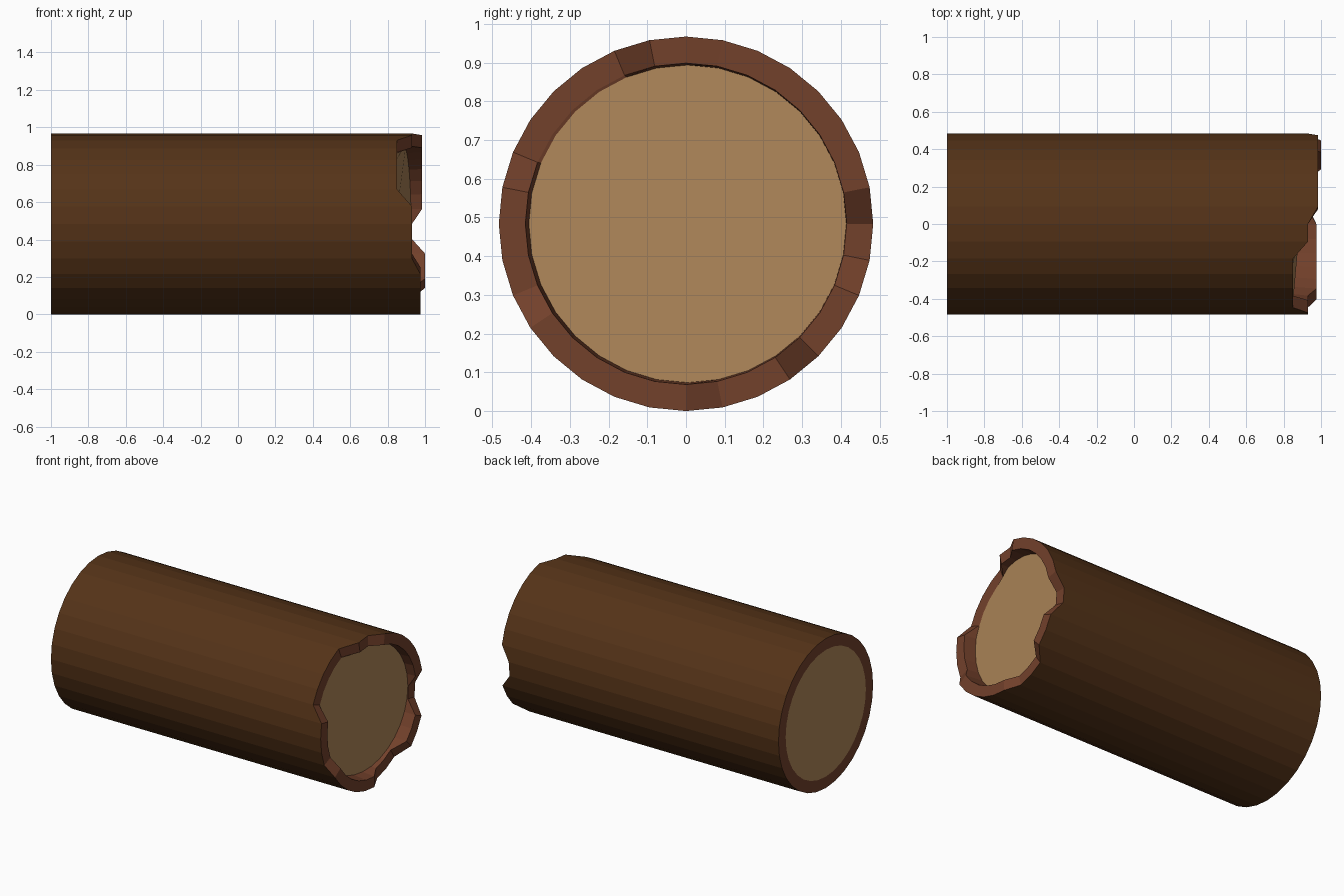
import bpy, bmesh, math

if "Cube" in bpy.data.objects:
    bpy.data.objects.remove(bpy.data.objects["Cube"])

N = 32
R_OUT, R_IN, R_CAP = 0.4835, 0.415, 0.41
ZC = 0.4835


def material(name, color):
    m = bpy.data.materials.new(name)
    m.diffuse_color = (*color, 1)
    m.use_nodes = True
    m.node_tree.nodes["Principled BSDF"].inputs["Base Color"].default_value = m.diffuse_color
    return m


bark = material("bark", (0.09, 0.033, 0.009))
rim = material("inner_bark", (0.17, 0.052, 0.024))
wood = material("wood", (0.43, 0.24, 0.10))

# Broken end: runs of (number of rim points, x), starting at +y and going up
runs = [(1, 0.93), (7, 0.985), (2, 0.93), (5, 0.85), (4, 0.93),
        (6, 0.975), (3, 0.93), (3, 1.0), (1, 0.93)]
broken = [x for count, x in runs for _ in range(count)]


def ring(bm, r, x_at, dy=0.0):
    verts = []
    for k in range(N):
        a = 2 * math.pi * k / N
        y = r * math.cos(a) + dy
        verts.append(bm.verts.new((x_at(k, y), y, ZC + r * math.sin(a))))
    return verts


def bridge(bm, a, b, mat):
    for k in range(N):
        j = (k + 1) % N
        bm.faces.new((a[k], a[j], b[j], b[k])).material_index = mat


def finish(bm, name, mats):
    bmesh.ops.recalc_face_normals(bm, faces=bm.faces)
    mesh = bpy.data.meshes.new(name)
    bm.to_mesh(mesh)
    bm.free()
    for m in mats:
        mesh.materials.append(m)
    bpy.context.collection.objects.link(bpy.data.objects.new(name, mesh))


# Log: outer bark, jagged rim, recessed slanted wood face, flat sawn end
bm = bmesh.new()
end_in = ring(bm, R_CAP, lambda k, y: -1.0)
end_out = ring(bm, R_OUT, lambda k, y: -1.0)
jag_out = ring(bm, R_OUT, lambda k, y: broken[k])
jag_in = ring(bm, R_IN, lambda k, y: broken[k])
face = ring(bm, R_CAP, lambda k, y: min(0.888 + 0.09 * y, broken[k] - 0.002), 0.004)
bridge(bm, end_in, end_out, 1)
bridge(bm, end_out, jag_out, 0)
bridge(bm, jag_out, jag_in, 1)
bridge(bm, jag_in, face, 1)
for loop in (end_in, face):
    bm.faces.new(loop).material_index = 2
finish(bm, "log", [bark, rim, wood])
